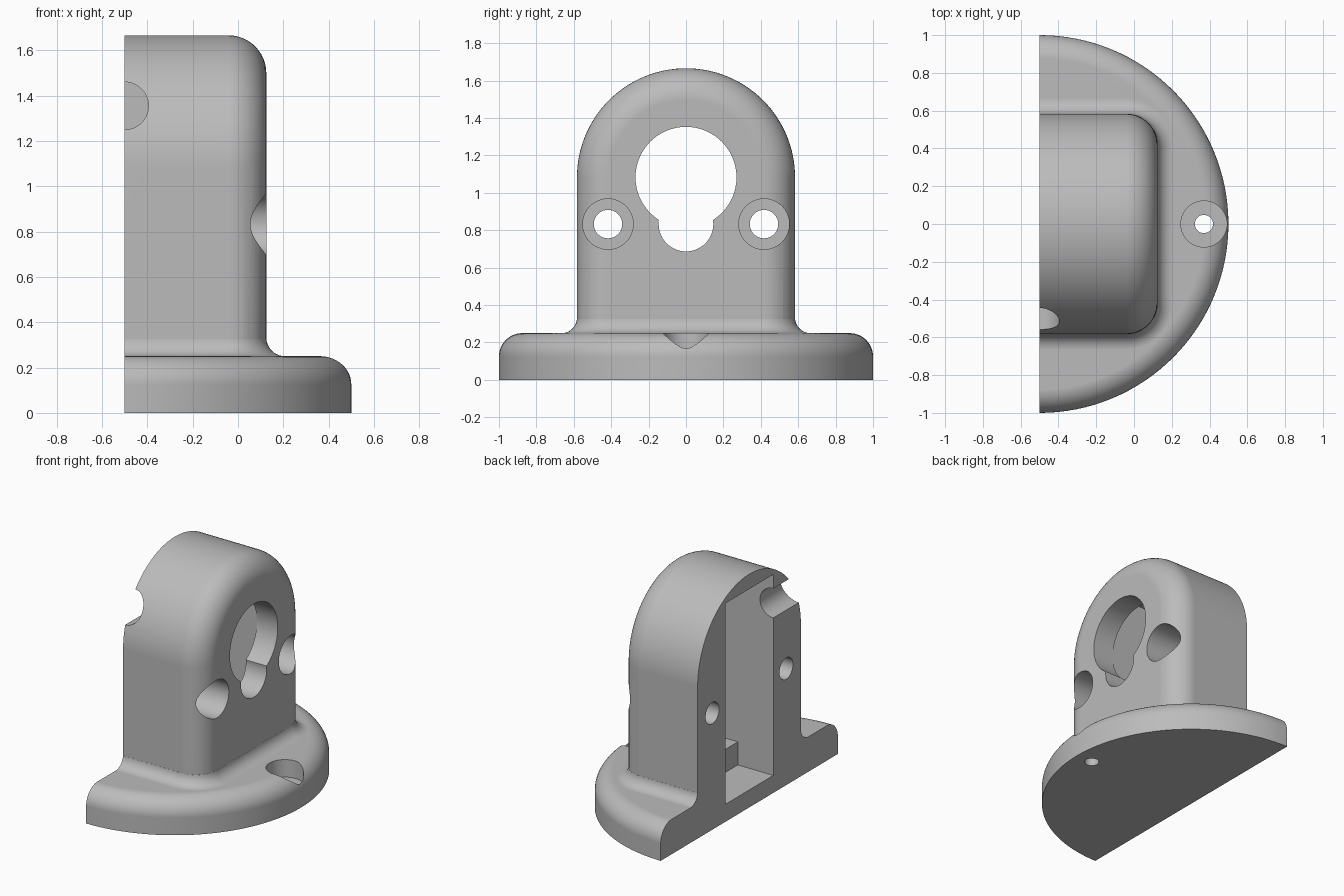
import bpy, bmesh
from math import sin, cos, pi, radians
from mathutils import Matrix, Vector

cube = bpy.data.objects.get("Cube")
if cube:
    bpy.data.objects.remove(cube, do_unlink=True)

grey = bpy.data.materials.new("plain grey")
grey.use_nodes = True
grey.diffuse_color = (0.5, 0.5, 0.5, 1)
grey.node_tree.nodes["Principled BSDF"].inputs["Base Color"].default_value = (0.5, 0.5, 0.5, 1)

# Main dimensions
CUT = -0.5          # plane of the flat open back
BACK = -0.8         # parts overrun the cut plane, then get trimmed
FACE = 0.125        # face of the upright
HALF = 0.583        # half width of the upright
ARCH = 1.083        # height of the arch centre
ROUND = 0.167       # rounded edge of the upright
BASE_Z = 0.25
BASE_ROUND = 0.125
FILLET = 0.083
STEPS = 12


def finish(name, bm):
    bmesh.ops.recalc_face_normals(bm, faces=bm.faces)
    mesh = bpy.data.meshes.new(name)
    bm.to_mesh(mesh)
    bm.free()
    ob = bpy.data.objects.new(name, mesh)
    bpy.context.collection.objects.link(ob)
    mesh.materials.append(grey)
    return ob


def loft(name, rings):
    """Skin a stack of matching closed rings and cap both ends."""
    bm = bmesh.new()
    loops = [[bm.verts.new(p) for p in ring] for ring in rings]
    for a, b in zip(loops, loops[1:]):
        for i in range(len(a)):
            j = (i + 1) % len(a)
            bm.faces.new((a[i], a[j], b[j], b[i]))
    bm.faces.new(loops[0])
    bm.faces.new(loops[-1])
    return finish(name, bm)


def box(name, lo, hi):
    bm = bmesh.new()
    lo, hi = Vector(lo), Vector(hi)
    size = Matrix.Diagonal((hi - lo).to_4d())
    size[3][3] = 1
    bmesh.ops.create_cube(bm, size=1, matrix=Matrix.Translation((lo + hi) / 2) @ size)
    return finish(name, bm)


def rod(name, start, end, radius):
    bm = bmesh.new()
    start, end = Vector(start), Vector(end)
    axis = end - start
    turn = axis.to_track_quat('Z', 'Y').to_matrix().to_4x4()
    bmesh.ops.create_cone(bm, cap_ends=True, segments=64, radius1=radius, radius2=radius,
                          depth=axis.length, matrix=Matrix.Translation((start + end) / 2) @ turn)
    return finish(name, bm)


def combine(body, tool, operation):
    tool.hide_render = True
    mod = body.modifiers.new(tool.name, 'BOOLEAN')
    mod.operation, mod.object, mod.solver = operation, tool, 'EXACT'
    bpy.context.view_layer.objects.active = body
    bpy.ops.object.modifier_apply(modifier=mod.name)
    bpy.data.objects.remove(tool, do_unlink=True)


quarter = [i / STEPS * pi / 2 for i in range(STEPS + 1)]


# Round base with a rounded upper rim
def disc(radius, z):
    return [(CUT + radius * cos(2 * pi * i / 128), radius * sin(2 * pi * i / 128), z) for i in range(128)]


body = loft("mounting_bracket", [disc(1, 0)] + [
    disc(1 - BASE_ROUND * (1 - cos(t)), BASE_Z - BASE_ROUND * (1 - sin(t))) for t in quarter])


# Arched upright with a rounded front edge
def arch(inset, x):
    r = HALF - inset
    curve = [(x, r * cos(pi * i / 64), ARCH + r * sin(pi * i / 64)) for i in range(65)]
    return [(x, r, 0.1)] + curve + [(x, -r, 0.1)]


upright = loft("upright", [arch(0, BACK)] + [
    arch(ROUND * (1 - cos(t)), FACE - ROUND * (1 - sin(t))) for t in quarter])


# Concave fillet between upright and base
def footprint(offset, z):
    r = ROUND + offset
    corner = [(FACE - ROUND + r * sin(t), HALF - ROUND + r * cos(t), z) for t in quarter]
    half = [(BACK, HALF + offset, z)] + corner
    return half + [(x, -y, h) for x, y, h in reversed(half)]


sweep = [radians(84) * i / STEPS for i in range(STEPS + 1)]
skirt = loft("fillet", [footprint(FILLET, 0.15)] + [
    footprint(FILLET * (1 - sin(t)), BASE_Z + FILLET * (1 - cos(t))) for t in sweep]
    + [footprint(-0.02, BASE_Z + FILLET)])

combine(body, skirt, 'UNION')
combine(body, upright, 'UNION')

cutters = [
    # Trim to the flat open back
    box("back_trim", (-2, -2, -1), (CUT, 2, 3)),
    # Stepped inner pocket
    box("pocket", (-0.9, -0.271, 0.29), (-0.04, 0.271, 1.56)),
    box("pocket_floor", (-0.9, -0.271, 0.125), (-0.22, 0.271, 0.4)),
    # Keyhole through the face
    rod("keyhole_round", (-0.2, 0, ARCH), (0.3, 0, ARCH), 0.27),
    rod("keyhole_slot", (-0.2, 0, 0.833), (0.3, 0, 0.833), 0.146),
    box("keyhole_neck", (-0.2, -0.146, 0.833), (0.3, 0.146, 1)),
    # Side hole into the pocket
    rod("side_hole", (CUT, -0.9, 1.355), (CUT, -0.2, 1.355), 0.105),
    # Base screw hole with counterbore
    rod("base_hole", (0.37, 0, -0.2), (0.37, 0, 0.5), 0.048),
    rod("base_counterbore", (0.37, 0, 0.125), (0.37, 0, 0.5), 0.122),
]
# Pair of screw holes with counterbores beside the keyhole
for side, y in (("left", 0.417), ("right", -0.417)):
    cutters.append(rod(side + "_hole", (-0.9, y, 0.833), (0.4, y, 0.833), 0.076))
    cutters.append(rod(side + "_counterbore", (-0.125, y, 0.833), (0.4, y, 0.833), 0.135))

for cutter in cutters:
    combine(body, cutter, 'DIFFERENCE')

# Smooth rounded areas and keep crisp edges
bpy.ops.object.select_all(action='DESELECT')
body.select_set(True)
bpy.context.view_layer.objects.active = body
bpy.ops.object.shade_smooth_by_angle(angle=radians(30))
weighted = body.modifiers.new("even shading", 'WEIGHTED_NORMAL')
weighted.keep_sharp = True
